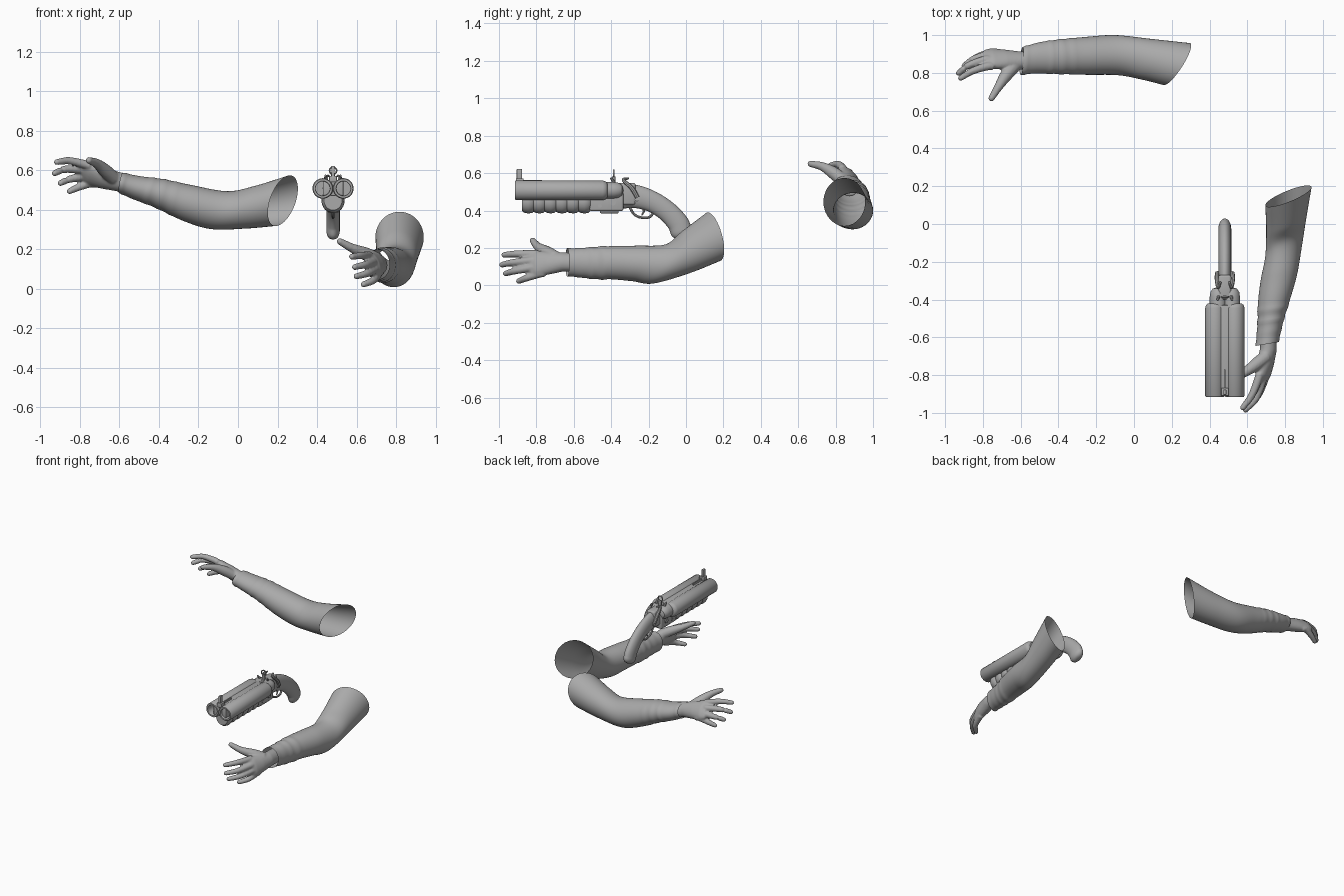
import bpy, bmesh, math
from mathutils import Vector as V

if "Cube" in bpy.data.objects:
    bpy.data.objects.remove(bpy.data.objects["Cube"])

grey = bpy.data.materials.new("plain_grey")
grey.diffuse_color = (0.4, 0.4, 0.4, 1)
grey.use_nodes = True
grey.node_tree.nodes["Principled BSDF"].inputs["Base Color"].default_value = grey.diffuse_color
GX = 0.481  # centre plane of the gun


def finish(name, bm, angle=40):
    bmesh.ops.recalc_face_normals(bm, faces=bm.faces[:])
    me = bpy.data.meshes.new(name)
    bm.to_mesh(me)
    bm.free()
    ob = bpy.data.objects.new(name, me)
    bpy.context.collection.objects.link(ob)
    me.materials.append(grey)
    bpy.ops.object.select_all(action='DESELECT')
    ob.select_set(True)
    bpy.context.view_layer.objects.active = ob
    bpy.ops.object.shade_smooth_by_angle(angle=math.radians(angle))
    return ob


def spline(vals, n):
    """Catmull-Rom through a list of vectors, n steps per span."""
    out = []
    last = len(vals) - 1
    for i in range(last):
        b, c = vals[i], vals[i + 1]
        a = vals[i - 1] if i else b * 2 - c
        d = vals[i + 2] if i + 2 <= last else c * 2 - b
        for k in range(n):
            t = k / n
            out.append(0.5 * (2 * b + (c - a) * t + (2 * a - 5 * b + 4 * c - d) * t * t
                              + (3 * b - a - 3 * c + d) * t ** 3))
    return out + [vals[-1]]


def loft(bm, rings, n=28, caps=True):
    """Skin elliptical rings given as (centre, half axis, half axis)."""
    loops = [[bm.verts.new(c + u * math.cos(2 * math.pi * k / n) + v * math.sin(2 * math.pi * k / n))
              for k in range(n)] for c, u, v in rings]
    for a, b in zip(loops, loops[1:]):
        for k in range(n):
            bm.faces.new((a[k], a[(k + 1) % n], b[(k + 1) % n], b[k]))
    if caps:
        bm.faces.new(loops[0][::-1])
        bm.faces.new(loops[-1])


def rod(bm, pts, radii, n=12, steps=5):
    """Round tapered tube along a smooth path with a domed end."""
    path = spline([V(p) for p in pts], steps)
    rad = [r.x for r in spline([V((r, 0, 0)) for r in radii], steps)]
    end = (path[-1] - path[-2]).normalized()
    tip, r = path[-1], rad[-1]
    for f, s in ((0.4, 0.9), (0.75, 0.62), (0.95, 0.25)):
        path.append(tip + end * r * f)
        rad.append(r * s)
    rings = []
    for i, p in enumerate(path):
        t = (path[min(i + 1, len(path) - 1)] - path[max(i - 1, 0)]).normalized()
        side = V((1, 0, 0)) if abs(t.x) < 0.8 else V((0, 0, 1))
        u = t.cross(side).normalized()
        rings.append((p, u * rad[i], t.cross(u) * rad[i]))
    loft(bm, rings, n)


def lathe_y(bm, x, z, profile, n=32, caps=False):
    """Turned shape along y from (y, radius) pairs."""
    loft(bm, [(V((x, y, z)), V((r, 0, 0)), V((0, 0, r))) for y, r in profile], n, caps)


def box(bm, lo, hi, bevel=0.0):
    g = bmesh.ops.create_cube(bm, size=1)['verts']
    for v in g:
        v.co = V([(lo[i] + hi[i]) / 2 + v.co[i] * (hi[i] - lo[i]) for i in range(3)])
    if bevel:
        edges = list({e for v in g for e in v.link_edges})
        bmesh.ops.bevel(bm, geom=edges, offset=bevel, segments=3, affect='EDGES', profile=0.5)


def sleeve(name, along, spans, bumps):
    """Each span holds both side points (x, y) and the top and bottom points (along, z)."""
    keys = []
    for a, b, t, d in spans:
        a, b, t, d = V(a), V(b), V(t), V(d)
        c = V((*((a + b) / 2), (t.y + d.y) / 2))
        u = V((*((b - a) / 2), 0))
        v = V((0, 0, (t.y - d.y) / 2))
        v[along] = (t.x - d.x) / 2
        keys.append((c, u, v))
    cs, us, vs = (spline([k[i] for k in keys], 10) for i in range(3))
    rings = []
    for c, u, v in zip(cs, us, vs):
        f = 1 + sum(h * math.exp(-((c[along] - s) / w) ** 2) for s, h, w in bumps)
        rings.append((c, u * f, v * f))
    bm = bmesh.new()
    loft(bm, rings, 40, caps=False)
    return finish(name, bm, 80)


def hand(name, wrist, back, knuckles, mids, tips, thumb):
    bm = bmesh.new()
    wrist, back = V(wrist), V(back)
    kn = [V(k) for k in knuckles]
    mid = (kn[0] + kn[1] + kn[2] + kn[3]) / 4
    fwd = (mid - wrist).normalized()
    across = (kn[0] - kn[3])
    across = (across - fwd * across.dot(fwd)).normalized()
    thick = fwd.cross(across)
    # palm
    centres = [back, wrist, wrist.lerp(mid, 0.5), wrist.lerp(mid, 0.9), mid + fwd * 0.02]
    loft(bm, [(c, across * w, thick * h) for c, w, h in
              zip(centres, (.05, .052, .064, .072, .06), (.045, .044, .042, .034, .02))], 24)
    # fingers and thumb
    for k, m, t in zip(kn, mids, tips):
        t = V(t)
        t -= (t - V(m)).normalized() * 0.015
        rod(bm, (k - fwd * 0.03, k, m, t), (.02, .022, .019, .0155))
    rod(bm, thumb, (.035, .034, .024, .017))
    ob = finish(name, bm, 180)
    m = ob.modifiers.new("blend", 'REMESH')
    m.mode, m.voxel_size, m.use_smooth_shade = 'VOXEL', 0.006, True
    s = ob.modifiers.new("soften", 'SMOOTH')
    s.factor, s.iterations = 0.5, 4


# right arm, reaching forward
sleeve("right_sleeve", 1, [
    ((.645, -.645), (.765, -.625), (-.64, .196), (-.64, .05)),
    ((.655, -.51), (.797, -.49), (-.50, .203), (-.50, .036)),
    ((.658, -.40), (.832, -.38), (-.40, .21), (-.40, .032)),
    ((.672, -.29), (.865, -.26), (-.27, .212), (-.29, .022)),
    ((.695, -.17), (.89, -.11), (-.11, .22), (-.18, .010)),
    ((.70, -.03), (.912, .03), (-.01, .292), (.02, .064)),
    ((.695, .10), (.94, .195), (.125, .39), (.187, .13))],
    [(-.63, .05, .012), (-.51, .05, .012), (-.45, .05, .02), (-.57, .02, .015)])
hand("right_hand", (.712, -.66, .125), (.71, -.56, .122),
     [(.658, -.82, .168), (.68, -.83, .132), (.692, -.82, .095), (.70, -.785, .062)],
     [(.622, -.91, .168), (.645, -.925, .122), (.655, -.91, .078), (.68, -.85, .04)],
     [(.567, -.985, .162), (.580, -.995, .108), (.588, -.975, .06), (.625, -.905, .018)],
     [(.70, -.70, .15), (.65, -.74, .175), (.58, -.79, .205), (.515, -.82, .24)])

# left arm, reaching sideways
sleeve("left_sleeve", 0, [
    ((-.60, .79), (-.59, .935), (-.575, .587), (-.595, .488)),
    ((-.52, .797), (-.51, .96), (-.49, .57), (-.53, .455)),
    ((-.40, .795), (-.405, .975), (-.39, .555), (-.43, .413)),
    ((-.25, .79), (-.26, .99), (-.23, .525), (-.27, .343)),
    ((-.087, .788), (-.10, 1.0), (-.04, .494), (-.12, .302)),
    ((.04, .765), (.09, .98), (.10, .522), (.05, .305)),
    ((.16, .735), (.294, .958), (.262, .574), (.19, .318))],
    [(-.58, .05, .012), (-.45, .04, .012), (-.39, .04, .015), (-.33, .025, .012)])
hand("left_hand", (-.60, .865, .54), (-.52, .87, .52),
     [(-.775, .835, .63), (-.785, .87, .603), (-.775, .895, .568), (-.745, .908, .535)],
     [(-.855, .81, .648), (-.875, .84, .605), (-.85, .872, .555), (-.81, .893, .513)],
     [(-.93, .765, .64), (-.94, .79, .58), (-.91, .83, .53), (-.865, .87, .488)],
     [(-.63, .84, .56), (-.675, .79, .60), (-.715, .73, .635), (-.755, .665, .65)])

# twin barrels, hollow at the muzzle
bm = bmesh.new()
for s in (-1, 1):
    lathe_y(bm, GX + s * .052, .508, [(-.42, .001), (-.42, .036), (-.428, .047), (-.445, .052), (-.91, .052),
            (-.915, .048), (-.915, .038), (-.91, .036), (-.55, .036), (-.55, .001)])
box(bm, (GX - .052, -.90, .472), (GX + .052, -.43, .549), .004)
finish("barrels", bm)

# ribbed fore grip
bm = bmesh.new()
prof = [(-.877, .02), (-.877, .05)]
for i in range(6):
    y = -.87 + i * .06
    prof += [(y + .006, .060), (y + .027, .064), (y + .048, .060), (y + .054, .054)]
prof += [(-.51, .05), (-.51, .02)]
loft(bm, [(V((GX, y, .448)), V((r * .92, 0, 0)), V((0, 0, r))) for y, r in prof], 28)
finish("fore_grip", bm)

# receiver, breech ends and hinge block
bm = bmesh.new()
box(bm, (GX - .045, -.515, .398), (GX + .045, -.335, .50), .01)
box(bm, (GX - .034, -.40, .43), (GX + .034, -.27, .548), .012)
box(bm, (GX - .028, -.46, .385), (GX + .028, -.36, .41), .006)
for s in (-1, 1):
    lathe_y(bm, GX + s * .036, .508, [(-.44, .044), (-.385, .044), (-.36, .040), (-.342, .028), (-.335, .004)], 24, True)
finish("receiver", bm)

# curved stock grip
bm = bmesh.new()
keys = spline([V(k) for k in ((-.36, .477, .068), (-.27, .475, .062), (-.18, .447, .056),
                              (-.10, .395, .055), (-.045, .335, .057), (-.025, .29, .058))], 6)
rings = []
for i, k in enumerate(keys):
    d = keys[min(i + 1, len(keys) - 1)] - keys[max(i - 1, 0)]
    nrm = V((0, -d.y, d.x)).normalized()
    rings.append((V((GX, k.x, k.y)), V((.034, 0, 0)), nrm * k.z))
c, u, v = rings[-1]
rings += [(c + V((0, .004 * j, -.012 * j)), u * f, v * f) for j, f in ((1, .93), (2, .75), (2.6, .4))]
loft(bm, rings, 24)
finish("stock_grip", bm, 60)

# trigger guard and trigger
bm = bmesh.new()
rod(bm, [(GX, y, z) for y, z in ((-.30, .415), (-.275, .378), (-.235, .362), (-.19, .368), (-.165, .415))],
    (.007,) * 5, 8)
rod(bm, [(GX, -.235, .42), (GX, -.225, .398), (GX, -.235, .378)], (.007, .006, .004), 8)
finish("trigger_guard", bm)

# hammers and cross pins
bm = bmesh.new()
for s in (-1, 1):
    rod(bm, [(GX + s * x, y, z) for x, y, z in
             ((.04, -.26, .47), (.042, -.29, .52), (.036, -.335, .563), (.024, -.31, .572))],
        (.012, .012, .009, .006), 8)
    rod(bm, [(GX + s * .033, -.385, .55), (GX + s * .038, -.40, .572)], (.009, .006), 8)
for y, z, w, r in ((-.39, .443, .052, .016), (-.262, .463, .040, .014), (-.46, .425, .049, .010)):
    loft(bm, [(V((GX + s * w, y, z)), V((0, r, 0)), V((0, 0, r))) for s in (-1, 1)], 16)
finish("hammers_and_pins", bm)

# rear ring sight
bm = bmesh.new()
box(bm, (GX - .01, -.395, .54), (GX + .01, -.378, .582), .002)
n = 20
rings = []
for k in range(n + 1):
    a = 2 * math.pi * k / n
    d = V((math.cos(a), 0, math.sin(a)))
    rings.append((V((GX, -.386, .598)) + d * .018, d * .004, V((0, .005, 0))))
loft(bm, rings, 8, False)
bmesh.ops.remove_doubles(bm, verts=bm.verts[:], dist=1e-5)
finish("rear_sight", bm)

# front sight with its base rib
bm = bmesh.new()
box(bm, (GX - .02, -.91, .54), (GX + .02, -.868, .572), .004)
box(bm, (GX - .008, -.905, .56), (GX + .008, -.877, .622), .003)
box(bm, (GX - .004, -.88, .54), (GX + .004, -.77, .562))
finish("front_sight", bm)
